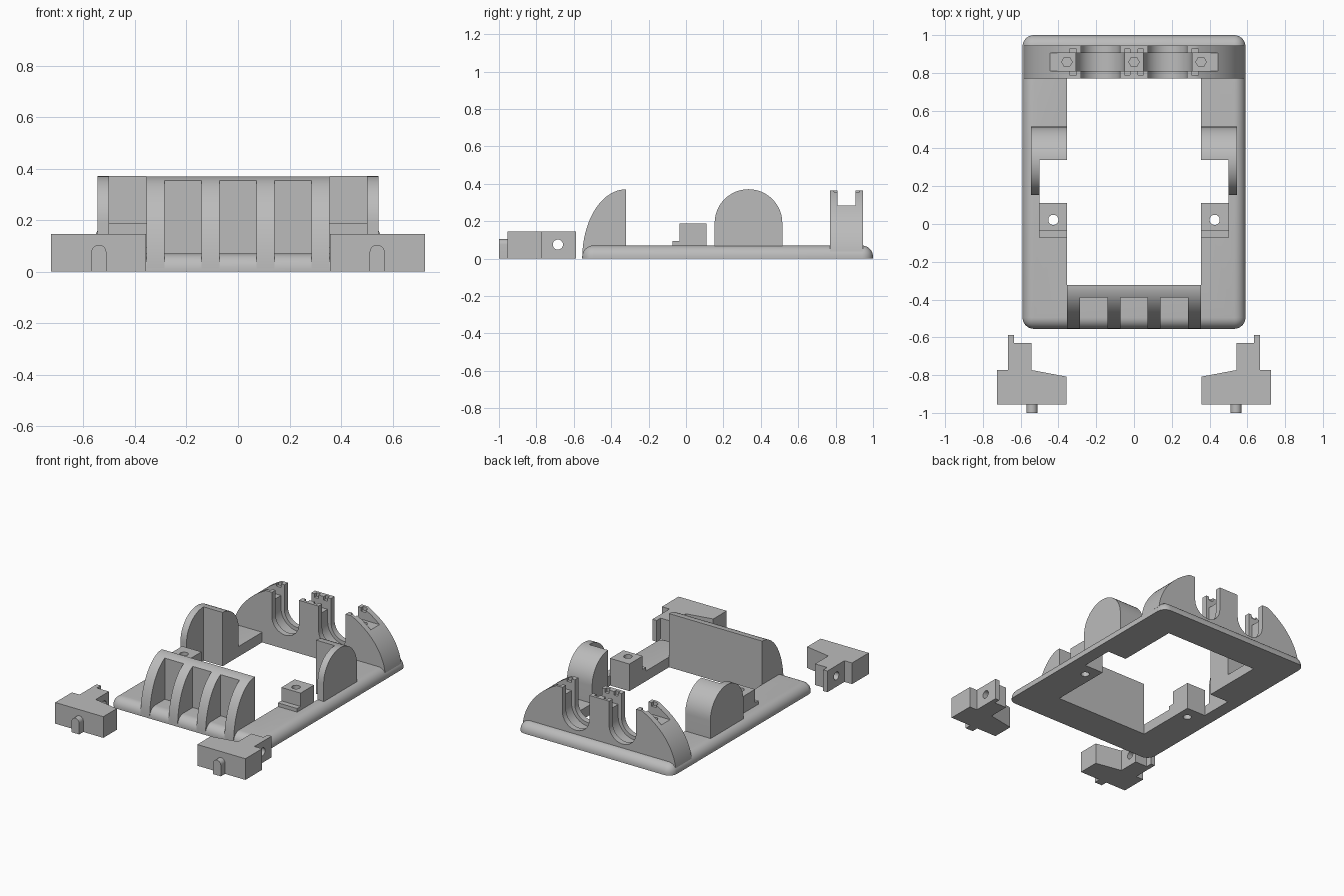
import bpy, bmesh, math

old = bpy.data.objects.get("Cube")
if old:
    bpy.data.objects.remove(old, do_unlink=True)

grey = bpy.data.materials.new("plain grey")
grey.use_nodes = True
COLOUR = (0.5, 0.5, 0.5, 1)
grey.diffuse_color = COLOUR
for node in grey.node_tree.nodes:
    if node.type == 'BSDF_PRINCIPLED':
        node.inputs["Base Color"].default_value = COLOUR


def finish(name, bm):
    bmesh.ops.recalc_face_normals(bm, faces=bm.faces)
    mesh = bpy.data.meshes.new(name)
    bm.to_mesh(mesh)
    bm.free()
    mesh.materials.append(grey)
    ob = bpy.data.objects.new(name, mesh)
    bpy.context.collection.objects.link(ob)
    return ob


def prism(name, pts, axis, lo, hi):
    """Extrude a 2D outline along an axis; the outline uses the other two axes in order."""
    place = {'x': lambda p, d: (d, p[0], p[1]),
             'y': lambda p, d: (p[0], d, p[1]),
             'z': lambda p, d: (p[0], p[1], d)}[axis]
    bm = bmesh.new()
    a = [bm.verts.new(place(p, lo)) for p in pts]
    b = [bm.verts.new(place(p, hi)) for p in pts]
    bm.faces.new(a)
    bm.faces.new(b)
    n = len(pts)
    for i in range(n):
        j = (i + 1) % n
        bm.faces.new((a[i], a[j], b[j], b[i]))
    return finish(name, bm)


def box(name, x, y, z):
    return prism(name, [(x[0], y[0]), (x[1], y[0]), (x[1], y[1]), (x[0], y[1])], 'z', *z)


def arc(cx, cy, rx, ry, start, end, n=24):
    angles = [math.radians(start + (end - start) * i / n) for i in range(n + 1)]
    return [(cx + rx * math.cos(t), cy + ry * math.sin(t)) for t in angles]


def circle(cx, cy, r, n=24):
    return arc(cx, cy, r, r, 0, 360, n)[:-1]


def cut(target, cutter):
    mod = target.modifiers.new("cut", 'BOOLEAN')
    mod.operation = 'DIFFERENCE'
    mod.solver = 'EXACT'
    mod.object = cutter
    bpy.context.view_layer.objects.active = target
    bpy.ops.object.modifier_apply(modifier=mod.name)
    bpy.data.objects.remove(cutter, do_unlink=True)


def span(s, a, b):
    return sorted((s * a, s * b))


parts = []

# Base frame: rounded plate with a stepped opening
base = box("base_frame", (-.59, .59), (-.555, 1), (0, .07))
bm = bmesh.new()
bm.from_mesh(base.data)
rim = [e for e in bm.edges if max(v.co.z for v in e.verts) > .05
       and not all(abs(v.co.z) < .01 for v in e.verts)]
bmesh.ops.bevel(bm, geom=rim, offset=.06, segments=8, profile=.5, affect='EDGES')
bm.to_mesh(base.data)
bm.free()
cut(base, box("cutter", (-.355, .355), (-.322, .77), (-.1, .2)))
cut(base, box("cutter", (-.5, .5), (.11, .34), (-.1, .2)))
parts.append(base)

# Front rest: quarter-ellipse wall with three pockets between ribs
rest = prism("front_ribbed_rest", [(-.322, 0)] + arc(-.322, 0, .233, .37, 90, 180), 'x', -.355, .355)
for x in (-.213, 0, .213):
    cut(rest, box("cutter", (x - .072, x + .072), (-.7, -.39), (-.1, .5)))
parts.append(rest)

# Rear cradle: flat-topped arch with two U slots and a cross channel
top = math.degrees(math.asin(.365 / .44))
outline = arc(0, 0, .585, .44, 5, top) + arc(0, 0, .585, .44, 180 - top, 175)
cradle = prism("rear_cradle", outline, 'y', .77, .945)


def u_slot(x, r, y0, y1):
    return prism("cutter", [(x - r, .6)] + arc(x, .2, r, r, 180, 360) + [(x + r, .6)], 'y', y0, y1)


for x in (-.178, .178):
    cut(cradle, u_slot(x, .103, .7, 1))
    cut(cradle, u_slot(x, .128, .81, .905))
cut(cradle, box("cutter", (-.7, .7), (.81, .905), (.285, .6)))
for x in (-.355, 0, .355):
    cut(cradle, prism("cutter", circle(x, .858, .028, 6), 'z', .12, .5))
# Small catches beside the slots
for s in (-1, 1):
    for a, b in ((.02, .05), (.305, .342)):
        cut(cradle, box("cutter", span(s, a, b), (.79, .927), (.34, .6)))
parts.append(cradle)

for s, side in ((1, "left"), (-1, "right")):
    # Half-round side housing, hollowed on its inner front
    housing = prism(side + "_housing", [(.515, .02), *arc(.334, .19, .181, .181, 0, 180), (.153, .02)],
                    'x', *span(s, .355, .546))
    cut(housing, box("cutter", span(s, .3, .5), (.05, .34), (-.1, .5)))
    parts.append(housing)

    # Stepped screw block
    block = prism(side + "_screw_block", [(-.072, .03), (.11, .03), (.11, .187), (-.035, .187),
                                          (-.035, .095), (-.072, .095)], 'x', *span(s, .355, .502))
    for ob in (block, base):
        cut(ob, prism("cutter", circle(s * .427, .022, .027), 'z', -.1, .3))
    parts.append(block)

    # Loose latch: plan outline with a cross hole
    plan = [(.358, -.955), (.725, -.955), (.725, -.773), (.667, -.773), (.667, -.587),
            (.635, -.587), (.635, -.63), (.543, -.63), (.543, -.773), (.358, -.808)]
    latch = prism(side + "_latch", [(s * x, y) for x, y in plan], 'z', 0, .146)
    cut(latch, prism("cutter", circle(-.685, .075, .027), 'x', *span(s, .4, .8)))
    parts.append(latch)

    # Round-topped peg on the latch front
    peg = [(s * .54 + .029, 0), *arc(s * .54, .075, .029, .029, 0, 180, 12), (s * .54 - .029, 0)]
    parts.append(prism(side + "_latch_peg", peg, 'y', -1, -.95))

# Smooth curved faces, keep edges sharp
bpy.ops.object.select_all(action='DESELECT')
for ob in parts:
    ob.select_set(True)
bpy.context.view_layer.objects.active = base
bpy.ops.object.shade_smooth_by_angle(angle=math.radians(30))
